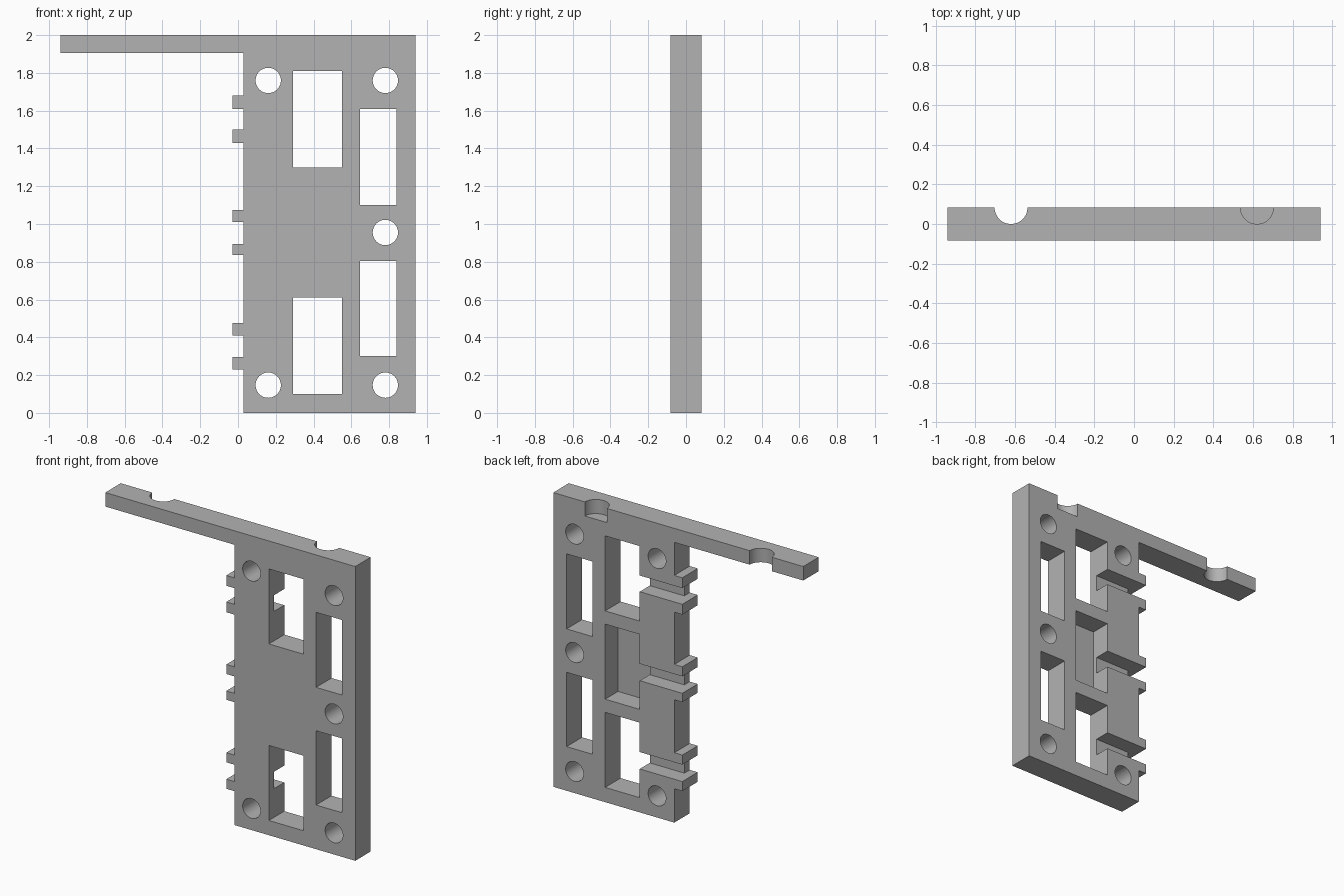
import bpy, bmesh, math
from mathutils import Matrix

cube = bpy.data.objects.get("Cube")
if cube:
    bpy.data.objects.remove(cube, do_unlink=True)

HALF = 0.083           # half thickness of the plate
LEFT, RIGHT = 0.03, 0.94
TEETH = [(1.61, 1.68), (1.43, 1.50), (1.01, 1.075),
         (0.835, 0.895), (0.41, 0.475), (0.23, 0.295)]

grey = bpy.data.materials.new("plain grey")
grey.use_nodes = True
colour = (0.448, 0.448, 0.448, 1)
grey.diffuse_color = colour
grey.node_tree.nodes["Principled BSDF"].inputs["Base Color"].default_value = colour


def to_object(name, bm):
    bmesh.ops.recalc_face_normals(bm, faces=bm.faces)
    mesh = bpy.data.meshes.new(name)
    bm.to_mesh(mesh)
    bm.free()
    mesh.materials.append(grey)
    obj = bpy.data.objects.new(name, mesh)
    bpy.context.collection.objects.link(obj)
    return obj


def box(name, x0, x1, y0, y1, z0, z1):
    bm = bmesh.new()
    bmesh.ops.create_cube(bm, size=1)
    for v in bm.verts:
        v.co.x = x1 if v.co.x > 0 else x0
        v.co.y = y1 if v.co.y > 0 else y0
        v.co.z = z1 if v.co.z > 0 else z0
    return to_object(name, bm)


def cylinder(name, centre, radius, depth, along_y=False):
    turn = Matrix.Rotation(math.pi / 2 if along_y else 0, 4, "X")
    bm = bmesh.new()
    bmesh.ops.create_cone(bm, cap_ends=True, segments=48, radius1=radius, radius2=radius,
                          depth=depth, matrix=Matrix.Translation(centre) @ turn)
    return to_object(name, bm)


# Plate outline with toothed edge and long top arm, extruded through the thickness
outline = [(LEFT, 0), (RIGHT, 0), (RIGHT, 2), (-0.94, 2), (-0.94, 1.905), (LEFT, 1.905)]
for low, high in TEETH:
    outline += [(LEFT, high), (-0.03, high), (-0.03, low), (LEFT, low)]
bm = bmesh.new()
face = bm.faces.new([bm.verts.new((x, -HALF, z)) for x, z in outline])
extruded = bmesh.ops.extrude_face_region(bm, geom=[face])["geom"]
bmesh.ops.translate(bm, vec=(0, 2 * HALF, 0),
                    verts=[g for g in extruded if isinstance(g, bmesh.types.BMVert)])
plate = to_object("bracket_plate", bm)

cutters = []
# Through windows
for x0, x1, z0, z1 in [(0.29, 0.55, 1.30, 1.81), (0.29, 0.55, 0.10, 0.61),
                       (0.645, 0.84, 1.10, 1.61), (0.645, 0.84, 0.30, 0.805)]:
    cutters.append(box("window_cutter", x0, x1, -0.2, 0.2, z0, z1))
# Blind pocket in the back
cutters.append(box("pocket_cutter", 0.29, 0.55, -0.055, 0.2, 0.70, 1.21))
# Back channels running between each pair of teeth
for upper, lower in zip(TEETH[::2], TEETH[1::2]):
    cutters.append(box("channel_cutter", 0, 0.32, -0.025, 0.2, lower[1], upper[0]))
# Screw holes
for x, z in [(0.16, 1.76), (0.78, 1.76), (0.78, 0.955), (0.16, 0.147), (0.78, 0.147)]:
    cutters.append(cylinder("hole_cutter", (x, 0, z), 0.067, 0.5, along_y=True))
# Half-round notches in the top back edge
for x in (-0.62, 0.62):
    cutters.append(cylinder("notch_cutter", (x, HALF, 2.0), 0.083, 0.192))

bpy.context.view_layer.objects.active = plate
for cutter in cutters:
    cutter.hide_render = True
    cut = plate.modifiers.new("cut", "BOOLEAN")
    cut.operation = "DIFFERENCE"
    cut.solver = "EXACT"
    cut.object = cutter
    bpy.ops.object.modifier_apply(modifier=cut.name)
    bpy.data.objects.remove(cutter, do_unlink=True)

# Smooth the round walls, keep the corners crisp
bpy.ops.object.select_all(action="DESELECT")
plate.select_set(True)
bpy.ops.object.shade_smooth_by_angle(angle=math.radians(30))
